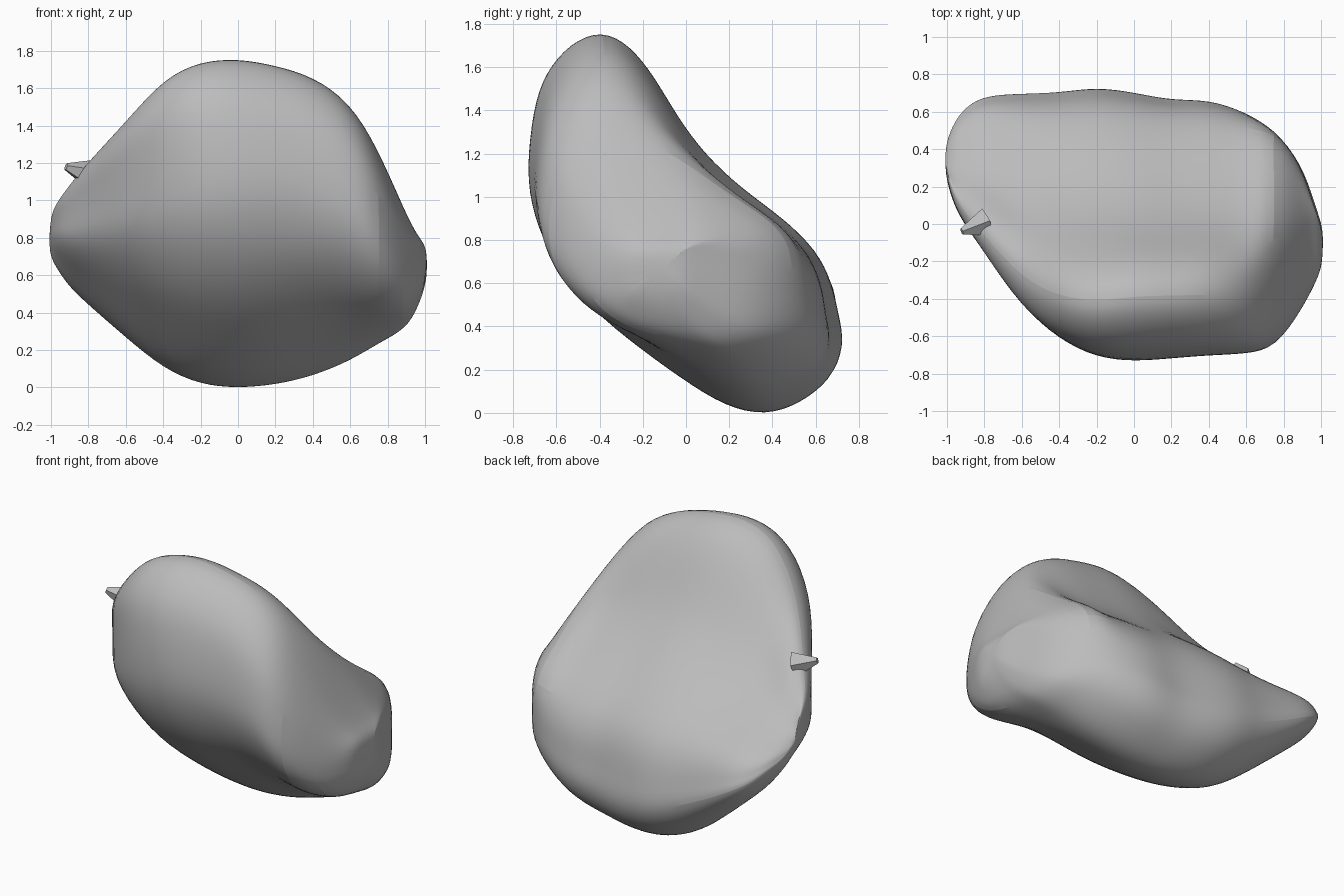
import bpy
import bmesh
from math import pi, sin
from mathutils import Vector, noise

cube = bpy.data.objects.get("Cube")
if cube:
    bpy.data.objects.remove(cube, do_unlink=True)

# One plain stone colour
stone = bpy.data.materials.new("grey stone")
stone.use_nodes = True
stone_colour = (0.5, 0.5, 0.5, 1.0)
stone.diffuse_color = stone_colour
stone.node_tree.nodes["Principled BSDF"].inputs["Base Color"].default_value = stone_colour

# Side profile of the leaning bean, as (y, z), running from the top down the back
BEAN = [(-.37, 1.76), (-.24, 1.69), (-.13, 1.55), (-.02, 1.37), (.1, 1.2),
        (.27, 1.04), (.45, .91), (.61, .76), (.68, .6), (.7, .45), (.73, .31),
        (.67, .16), (.54, .06), (.38, 0), (.2, .04), (0, .17), (-.2, .31),
        (-.43, .49), (-.61, .71), (-.7, .92), (-.73, 1.12), (-.69, 1.4),
        (-.63, 1.57), (-.51, 1.7)]

# Slices across the width: x, front y, back y, bottom z, top z
SLICES = [(-1, .24, .43, .72, .92), (-.96, .11, .54, .65, .99),
          (-.9, 0, .62, .56, 1.07), (-.8, -.14, .68, .46, 1.2),
          (-.6, -.43, .7, .28, 1.42), (-.4, -.6, .7, .11, 1.66),
          (-.2, -.7, .73, .02, 1.75), (0, -.73, .7, 0, 1.76),
          (.2, -.71, .66, .02, 1.73), (.4, -.7, .66, .07, 1.67),
          (.6, -.69, .59, .16, 1.52), (.75, -.65, .49, .25, 1.27),
          (.9, -.44, .3, .33, .9), (.96, -.31, .1, .45, .8),
          (1, -.22, -.02, .57, .75)]
MARGIN = .016  # allowance for the rounding


def clamp(value):
    return min(1, max(0, value))


def finish(bm, name, levels):
    """Turn a bmesh into a smooth shaded stone object."""
    bmesh.ops.recalc_face_normals(bm, faces=bm.faces)
    mesh = bpy.data.meshes.new(name)
    bm.to_mesh(mesh)
    bm.free()
    mesh.materials.append(stone)
    obj = bpy.data.objects.new(name, mesh)
    bpy.context.collection.objects.link(obj)
    if levels:
        smoother = obj.modifiers.new("rounding", "SUBSURF")
        smoother.levels = smoother.render_levels = levels
    bpy.ops.object.select_all(action="DESELECT")
    obj.select_set(True)
    bpy.context.view_layer.objects.active = obj
    bpy.ops.object.shade_smooth_by_angle(angle=pi / 5)


# Boulder: the bean profile fitted to every slice and bridged
bm = bmesh.new()
ys = [y for y, z in BEAN]
zs = [z for y, z in BEAN]
rings = []
for x, front, back, bottom, top in SLICES:
    thin_side = clamp(-x * 1.5)
    full_side = clamp((x - .55) * 5)
    front, back = front - MARGIN, back + MARGIN
    bottom, top = bottom - MARGIN * 1.5, top + MARGIN
    ring = []
    for i, (y, z) in enumerate(BEAN):
        across = (y - min(ys)) / (max(ys) - min(ys))
        up = (z - min(zs)) / (max(zs) - min(zs))
        # The rim comes forward on the thin side
        across = max(0, across - .13 * thin_side * up ** 3)
        p = Vector((x, front + across * (back - front), bottom + up * (top - bottom)))
        # The hollow of the back fills out on the thick side, thins on the other
        if 0 < i < 10:
            fill = (.15 * full_side - .03 * thin_side) * sin(i * pi / 10)
            p.y = min(back, p.y + fill)
            p.z = min(top, p.z + fill)
        # The lower front is fuller on the thick side
        elif 14 < i < 20:
            fill = .05 * full_side * sin((i - 14) * pi / 6)
            p.y = max(front, p.y - fill)
            p.z = max(bottom, p.z - fill)
        # Gentle weathering
        p += noise.noise_vector(p * 4) * .012
        ring.append(bm.verts.new(p))
    rings.append(ring)
for a, b in zip(rings, rings[1:]):
    for i in range(len(BEAN)):
        j = (i + 1) % len(BEAN)
        bm.faces.new((a[i], a[j], b[j], b[i]))

# End caps closed as fans around a middle point
for ring, push in ((rings[0], -.01), (rings[-1], .01)):
    middle = sum((v.co for v in ring), Vector()) / len(ring)
    tip = bm.verts.new(middle + Vector((push, 0, 0)))
    for i in range(len(ring)):
        bm.faces.new((ring[i], ring[i - 1], tip))
finish(bm, "boulder", 2)

# Small chip standing out of the rim
base, tip = Vector((-.79, .01, 1.14)), Vector((-.92, -.04, 1.18))
axis = tip - base
bm = bmesh.new()
bmesh.ops.create_cone(bm, cap_ends=True, segments=5, radius1=.08,
                      radius2=.02, depth=axis.length)
turn = axis.to_track_quat("Z", "Y").to_matrix().to_4x4()
bmesh.ops.transform(bm, matrix=turn, verts=bm.verts)
bmesh.ops.translate(bm, vec=(base + tip) / 2, verts=bm.verts)
finish(bm, "rim_chip", 0)
